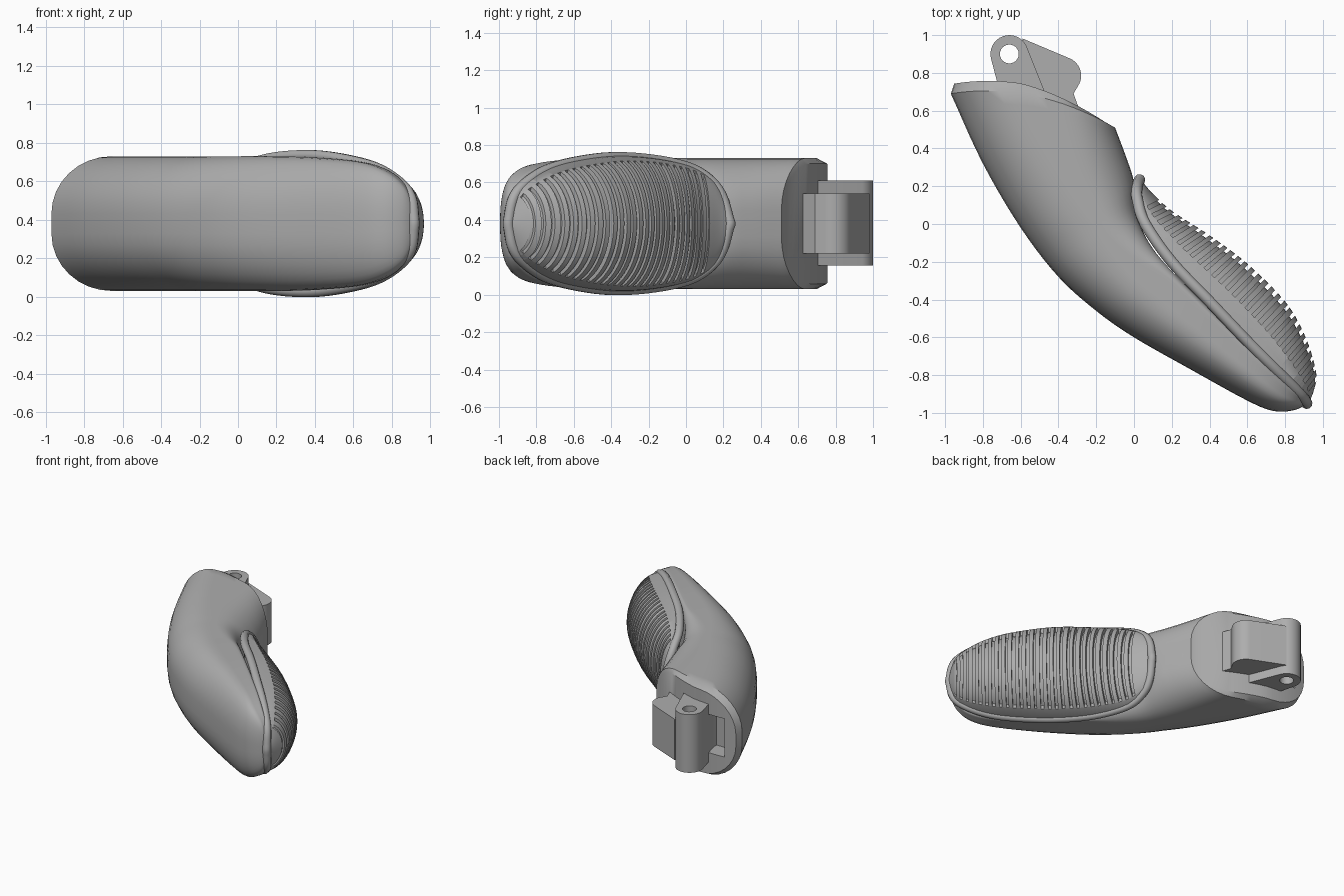
import bpy, bmesh
from math import sin, cos, pi, radians
from mathutils import Vector

MID = 0.38  # height of the symmetry plane

if "Cube" in bpy.data.objects:
    bpy.data.objects.remove(bpy.data.objects["Cube"])

grey = bpy.data.materials.new("plain grey")
grey.use_nodes = True
grey.diffuse_color = (0.42, 0.42, 0.42, 1)
grey.node_tree.nodes["Principled BSDF"].inputs["Base Color"].default_value = grey.diffuse_color


def finish(name, bm):
    bmesh.ops.recalc_face_normals(bm, faces=bm.faces)
    mesh = bpy.data.meshes.new(name)
    bm.to_mesh(mesh)
    bm.free()
    mesh.materials.append(grey)
    ob = bpy.data.objects.new(name, mesh)
    bpy.context.collection.objects.link(ob)
    return ob


def select(ob):
    bpy.ops.object.select_all(action='DESELECT')
    ob.select_set(True)
    bpy.context.view_layer.objects.active = ob


def smooth(ob, angle=35):
    select(ob)
    bpy.ops.object.shade_smooth_by_angle(angle=radians(angle))


def cut(ob, cutter):
    mod = ob.modifiers.new("cut", 'BOOLEAN')
    mod.operation, mod.solver, mod.object = 'DIFFERENCE', 'EXACT', cutter
    select(ob)
    bpy.ops.object.modifier_apply(modifier=mod.name)
    bpy.data.objects.remove(cutter)


def spline(rows, steps):
    """Catmull-Rom through rows of any length."""
    pts = [Vector(r) for r in rows]
    pts = [2 * pts[0] - pts[1]] + pts + [2 * pts[-1] - pts[-2]]
    out = []
    for a, b, c, d in zip(pts, pts[1:], pts[2:], pts[3:]):
        for k in range(steps):
            t = k / steps
            out.append(b + (c - a) * (t / 2) + (2 * a - 5 * b + 4 * c - d) * (t * t / 2)
                       + (3 * b - a - 3 * c + d) * (t ** 3 / 2))
    return out + [pts[-2]]


def loft(name, rings, closed=True):
    """Skin matching rings; ends are closed with strips between mirrored points."""
    bm = bmesh.new()
    vs = [[bm.verts.new(p) for p in r] for r in rings]
    n = len(vs[0])
    for r, s in zip(vs, vs[1:]):
        for i in range(n):
            j = (i + 1) % n
            bm.faces.new((r[i], r[j], s[j], s[i]))
    for r in (vs[0], vs[-1]):
        for i in range(n // 2 - 1):
            bm.faces.new((r[i], r[i + 1], r[n - 2 - i], r[n - 1 - i]))
    return finish(name, bm)


def prism(name, outline, z0, z1):
    bm = bmesh.new()
    face = bm.faces.new([bm.verts.new((x, y, z0)) for x, y in outline])
    top = bmesh.ops.extrude_face_region(bm, geom=[face])["geom"]
    bmesh.ops.translate(bm, vec=(0, 0, z1 - z0),
                        verts=[v for v in top if isinstance(v, bmesh.types.BMVert)])
    return finish(name, bm)


def arc(x, y, r, a0, a1, n=16):
    return [(x + r * cos(radians(a0 + (a1 - a0) * k / n)),
             y + r * sin(radians(a0 + (a1 - a0) * k / n))) for k in range(n + 1)]


# Curved shell: back x, y, inner x, y, half height, inner rounding, end bulge
shell_rows = [
    (-.97, .69, -.10, .51, .35, .28, .08),
    (-.80, .32, -.04, .35, .35, .28, .04),
    (-.60, -.02, 0, .22, .35, .25, 0),
    (-.40, -.28, .01, .06, .35, .18, 0),
    (-.20, -.46, .08, -.10, .35, .10, 0),
    (0, -.60, .20, -.25, .35, .04, 0),
    (.30, -.77, .42, -.47, .345, .03, 0),
    (.60, -.935, .66, -.70, .32, .03, 0),
    (.74, -.99, .80, -.84, .27, .02, 0),
    (.85, -.985, .88, -.91, .19, .01, 0),
    (.92, -.95, .91, -.94, .08, .005, 0)]


def shell_ring(row):
    ax, ay, bx, by, h, rb, bulge = row
    a, b = Vector((ax, ay, 0)), Vector((bx, by, 0))
    size = (b - a).length
    ra, rb = min(.32, size * .55), min(rb, size * .4)
    rv, rw = min(.3, h * .85), min(rb * 1.1, h * .8)
    angles = [k * pi / 16 for k in range(9)]
    half = [(ra * (1 - cos(t)), h - rv + rv * sin(t)) for t in angles]
    half += [(ra + (size - rb - ra) * k / 6, h) for k in range(1, 6)]
    half += [(size - rb + rb * sin(t), h - rw + rw * cos(t)) for t in angles]
    ring = []
    for u, v in half + [(u, -v) for u, v in reversed(half)]:
        f = u / size
        p = a.lerp(b, f)
        ring.append(Vector((p.x, p.y + 4 * f * (1 - f) * bulge, MID + v)))
    return ring


rings = [shell_ring(r) for r in spline(shell_rows, 5)]
centre = sum(rings[0], Vector()) / len(rings[0])
rim = []
for p in rings[0]:
    d = p - centre
    rim.append(centre + Vector((d.x * .96, d.y * .96, d.z * .92))
               + Vector((0, .055 * min(1, max(0, (-.1 - p.x) / .5)), 0)))
shell = loft("shell", [rim] + rings)

# Recess in the end face beside the hinge
cut(shell, prism("recess_cutter", [(-.86, .62), (-.70, .62), (-.70, .85), (-.86, .85)], .23, .53))
smooth(shell)

# Ribbed pad: base x, y, crown x, y, half height
pad_rows = [
    (.03, .235, .035, .24, .02), (.015, .19, .06, .205, .17),
    (.02, .12, .10, .16, .26), (.06, 0, .20, .07, .325),
    (.20, -.20, .40, -.06, .365), (.40, -.41, .60, -.21, .375),
    (.60, -.62, .80, -.41, .345), (.74, -.76, .90, -.58, .30),
    (.85, -.87, .955, -.74, .225), (.90, -.925, .965, -.84, .15),
    (.915, -.95, .93, -.94, .03)]
dense = spline(pad_rows, 40)
dist = [0]
for p, q in zip(dense, dense[1:]):
    dist.append(dist[-1] + (q - p).to_2d().length + Vector((q[2] - p[2], q[3] - p[3])).length)


def pad_at(f):
    return next(p for p, d in zip(dense, dist) if d >= f * dist[-1] - 1e-6)


def pad_ring(row, groove):
    px, py, qx, qy, h = row
    edge, n = .4, 20
    angles = [(0, 0), (edge / 2, 0), (edge, 0)]
    angles += [(edge + (pi - 2 * edge) * k / n, 1) for k in range(n + 1)]
    angles += [(pi - edge, 0), (pi - edge / 2, 0), (pi, 0)]
    ring = []
    for t, inner in angles:
        s = .9 if groove and inner else 1
        u, v = s * sin(t), s * h * .97 * cos(t)
        ring.append((px + (qx - px) * u, py + (qy - py) * u, MID + v))
    return ring


stations = [(k * .02, False) for k in range(5)]
count, start, stop = 27, .10, .97
pitch = (stop - start) / count
for k in range(count):
    f = start + k * pitch
    stations += [(f, False), (f, True), (f + pitch * .42, True), (f + pitch * .42, False)]
stations += [(.98, False), (1, False)]
smooth(loft("ribbed_pad", [pad_ring(pad_at(f), g) for f, g in stations]), 30)

# Rounded bead around the pad
side = [(r[0], r[1], max(r[4] - .022, .004)) for r in spline(pad_rows, 6)]
path = [(x, y, MID + h) for x, y, h in side] + [(x, y, MID - h) for x, y, h in reversed(side)]
bead_rings, n = [], len(path)
bm = bmesh.new()
for i, p in enumerate(path):
    tangent = (Vector(path[(i + 1) % n]) - Vector(path[i - 1])).normalized()
    out = Vector((.72, .69, 0))
    across = tangent.cross(out).normalized()
    out = across.cross(tangent)
    bead_rings.append([bm.verts.new(Vector(p) + .03 * (cos(k * pi / 5) * out + sin(k * pi / 5) * across))
                       for k in range(10)])
for i in range(n):
    r, s = bead_rings[i - 1], bead_rings[i]
    for k in range(10):
        bm.faces.new((r[k - 1], r[k], s[k], s[k - 1]))
smooth(finish("pad_bead", bm), 50)

# Hinge barrel with pin hole, and the stop block beside it
barrel = prism("hinge_barrel", arc(-.66, .9, .1, 25, 195) + [(-.69, .62), (-.44, .62)], .155, .61)
cut(barrel, prism("pin_cutter", arc(-.66, .9, .05, 0, 345, 23), 0, 1))
smooth(barrel)
block = prism("hinge_block", [(-.55, .6), (-.59, .982)] + arc(-.38, .785, .1, 67, -25)
              + [(-.32, .69), (-.28, .58)], .22, .54)
smooth(block)
